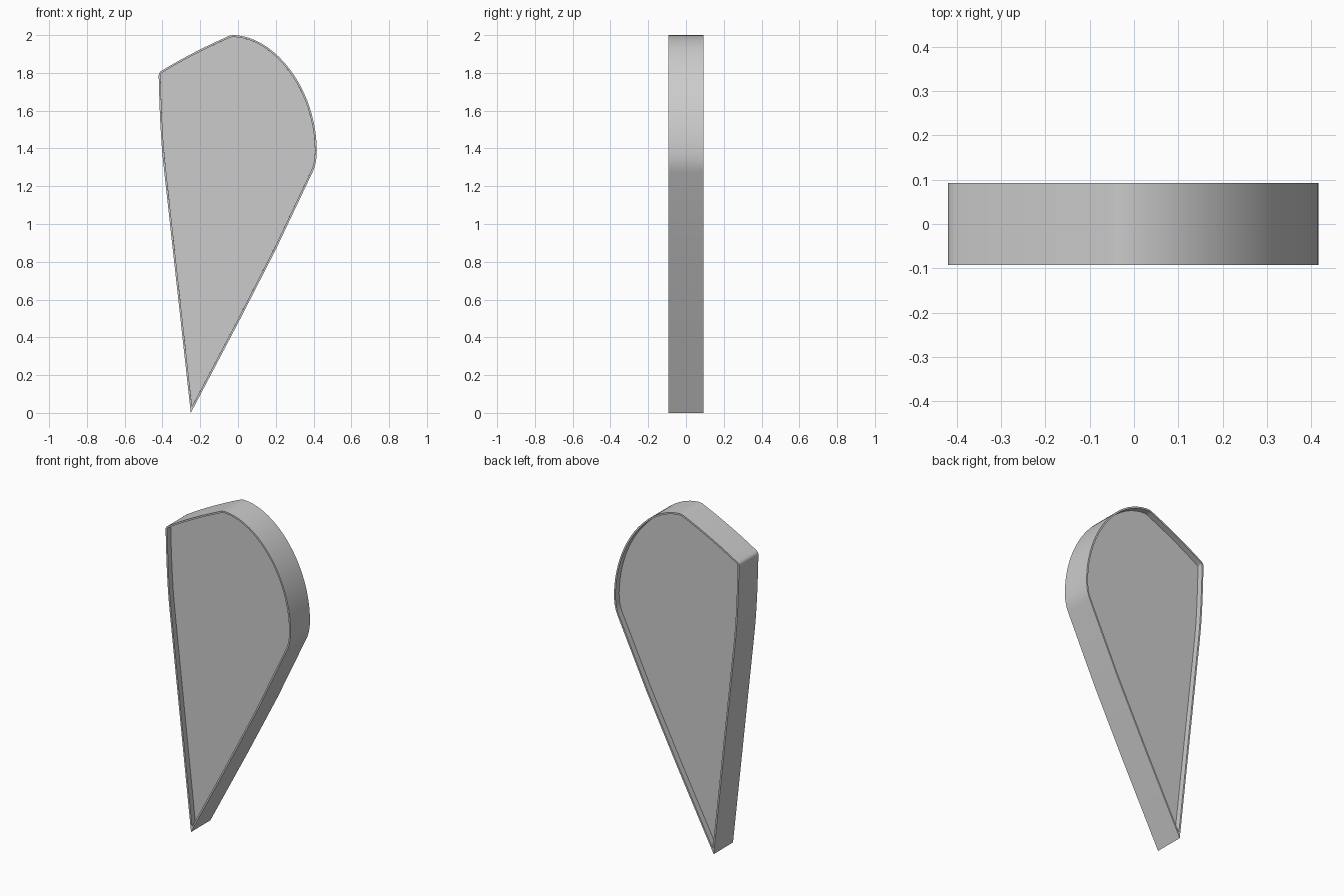
import bpy, bmesh
from mathutils import Vector
from mathutils.geometry import interpolate_bezier

cube = bpy.data.objects.get("Cube")
if cube:
    bpy.data.objects.remove(cube, do_unlink=True)

HALF_DEPTH = 0.0925
RIM = 0.01
RECESS = 0.035

grey = bpy.data.materials.new("plain_grey")
grey.use_nodes = True
colour = (0.6, 0.6, 0.6, 1)
grey.diffuse_color = colour
grey.node_tree.nodes["Principled BSDF"].inputs["Base Color"].default_value = colour


def curve(a, b, c, d, steps):
    """Points along a Bezier span, without its last point."""
    return interpolate_bezier(*(Vector((x, 0, z)) for x, z in (a, b, c, d)), steps + 1)[:-1]


# Outline: pointed foot, straight flanks, rounded shoulder, sloping top
outline = [Vector((x, 0, z)) for x, z in ((-0.25, 0), (0.0, 0.475), (0.2, 0.865))]
outline += curve((0.395, 1.275), (0.412, 1.31), (0.417, 1.35), (0.417, 1.39), 5)
outline += curve((0.417, 1.39), (0.415, 1.71), (0.2, 1.99), (-0.02, 2.0), 24)
outline += curve((-0.02, 2.0), (-0.035, 2.0), (-0.045, 1.998), (-0.06, 1.99), 4)
outline += curve((-0.06, 1.99), (-0.18, 1.937), (-0.3, 1.875), (-0.405, 1.811), 8)
outline += curve((-0.405, 1.811), (-0.416, 1.804), (-0.42, 1.798), (-0.42, 1.785), 4)
outline += curve((-0.42, 1.785), (-0.416, 1.62), (-0.41, 1.45), (-0.393, 1.3), 8)
outline.append(Vector((-0.393, 0, 1.3)))

# Solid plate from the outline
bm = bmesh.new()
front = bm.faces.new([bm.verts.new(p - Vector((0, HALF_DEPTH, 0))) for p in outline])
back = bmesh.ops.extrude_face_region(bm, geom=[front], use_keep_orig=True)
bmesh.ops.translate(bm, vec=(0, 2 * HALF_DEPTH, 0),
                    verts=[g for g in back["geom"] if isinstance(g, bmesh.types.BMVert)])
bmesh.ops.recalc_face_normals(bm, faces=bm.faces)

# Thin raised rim with a sunken panel on both sides
for panel in [f for f in bm.faces if abs(f.normal.y) > 0.9]:
    inward = -panel.normal.copy()
    bmesh.ops.inset_region(bm, faces=[panel], thickness=RIM, use_even_offset=True)
    bmesh.ops.inset_region(bm, faces=[panel], thickness=0.0001, use_even_offset=True)
    bmesh.ops.translate(bm, vec=inward * RECESS, verts=panel.verts)

mesh = bpy.data.meshes.new("rimmed_plate")
bm.to_mesh(mesh)
bm.free()
plate = bpy.data.objects.new("rimmed_plate", mesh)
bpy.context.collection.objects.link(plate)
mesh.materials.append(grey)
bpy.context.view_layer.objects.active = plate
plate.select_set(True)
bpy.ops.object.shade_smooth_by_angle(angle=0.5)
